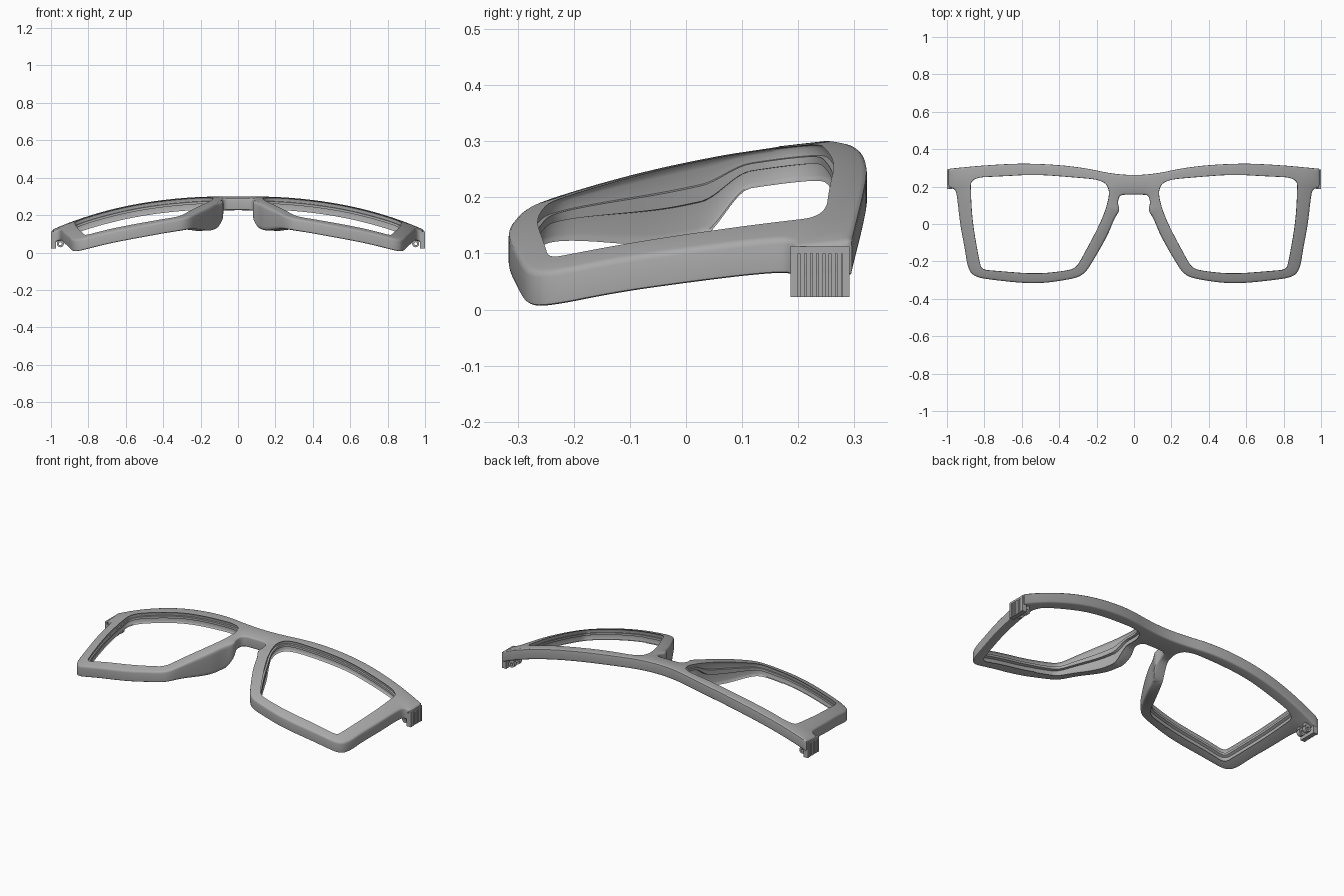
import bpy, bmesh, math
from mathutils import Vector

cube = bpy.data.objects.get("Cube")
if cube:
    bpy.data.objects.remove(cube, do_unlink=True)

grey = bpy.data.materials.new("frame_grey")
grey.use_nodes = True
grey.diffuse_color = (0.4, 0.4, 0.4, 1)
grey.node_tree.nodes["Principled BSDF"].inputs["Base Color"].default_value = (0.4, 0.4, 0.4, 1)

THICK = 0.065


def smoothstep(a, b, v):
    t = min(1, max(0, (v - a) / (b - a)))
    return t * t * (3 - 2 * t)


def surface(x, y):
    """Height of the curved, tilted front face."""
    u = 0.3 - y
    return 0.305 - 0.15 * x**2 - 0.035 * x**4 - 0.08 * u - 0.185 * u * abs(u)


def pad_depth(x, y):
    """Extra depth of the rim where it forms a nose pad."""
    if abs(x) > 0.45:
        return 0
    return 1.12 * smoothstep(-0.3, 0.0, y) * (1 - smoothstep(0.025, 0.115, y))


def rounded(points, step=0.012):
    """Corner-cut a closed control polygon, then space its points evenly."""
    pts = [Vector(p) for p in points]
    for _ in range(4):
        pts = [q for a, b in zip(pts, pts[1:] + pts[:1])
               for q in (a.lerp(b, 0.25), a.lerp(b, 0.75))]
    out, carry = [], 0.0
    for a, b in zip(pts, pts[1:] + pts[:1]):
        length = (b - a).length
        while length > 0 and carry < length:
            out.append(a.lerp(b, carry / length))
            carry += step
        carry -= length
    if (out[0] - out[-1]).length < step * 0.5:
        out.pop()
    return out


def offset(pts, d):
    """Move a closed loop sideways, to the right of its direction."""
    out = []
    for i, p in enumerate(pts):
        t = (pts[(i + 1) % len(pts)] - pts[i - 1]).normalized()
        out.append(p + Vector((t.y, -t.x)) * d)
    return out


def wall(bm, pts, levels):
    """Stack of loops (offset, depth) joined by quads; returns the end edges."""
    rings = [[bm.verts.new((p.x, p.y, -z)) for p in offset(pts, d)] for d, z in levels]
    n = len(pts)
    for a, b in zip(rings, rings[1:]):
        for i in range(n):
            j = (i + 1) % n
            bm.faces.new((a[i], a[j], b[j], b[i]))
    return [[bm.edges.get((r[i], r[(i + 1) % n])) for i in range(n)]
            for r in (rings[0], rings[-1])]


def finish(bm, name):
    bmesh.ops.recalc_face_normals(bm, faces=bm.faces[:])
    mesh = bpy.data.meshes.new(name)
    bm.to_mesh(mesh)
    bm.free()
    ob = bpy.data.objects.new(name, mesh)
    bpy.context.collection.objects.link(ob)
    mesh.materials.append(grey)
    bpy.ops.object.select_all(action='DESELECT')
    ob.select_set(True)
    bpy.context.view_layer.objects.active = ob
    bpy.ops.object.shade_smooth_by_angle(angle=math.radians(38))
    return ob


# Outlines of the left half: outer edge clockwise, lens opening clockwise
outer_half = [(0.09, 0.262), (0.3, 0.308), (0.57, 0.326), (0.8, 0.314),
              (0.993, 0.295), (0.993, 0.295), (0.993, 0.195), (0.993, 0.195),
              (0.955, 0.188), (0.945, 0.14), (0.93, 0.0), (0.905, -0.13),
              (0.89, -0.23), (0.86, -0.28), (0.77, -0.298), (0.53, -0.322),
              (0.35, -0.298), (0.27, -0.275), (0.22, -0.2), (0.14, -0.06),
              (0.105, 0.03), (0.074, 0.075), (0.088, 0.11), (0.078, 0.155), (0.04, 0.157)]
opening = [(0.887, 0.262), (0.7, 0.27), (0.53, 0.28), (0.33, 0.265), (0.16, 0.25),
           (0.115, 0.19), (0.125, 0.11), (0.165, 0.0), (0.25, -0.16), (0.3, -0.25),
           (0.38, -0.268), (0.53, -0.282), (0.73, -0.266), (0.825, -0.258),
           (0.842, -0.2), (0.877, 0.0), (0.887, 0.15)]
outer_loop = rounded(outer_half + [(-x, y) for x, y in reversed(outer_half)])
left_loop = rounded(opening[::-1])
right_loop = [Vector((-p.x, p.y)) for p in reversed(left_loop)]

# Front frame: outer wall, two grooved lens openings, front and back caps
outer_levels = [(0.010, 0), (0.004, 0.002), (0.001, 0.005), (0, 0.011),
                (0, 0.03), (0, 0.054), (0.001, 0.06), (0.004, 0.063), (0.010, THICK)]
lens_levels = [(0.014, 0), (0.009, 0.002), (0.006, 0.007), (0.006, 0.02),
               (0.015, 0.021), (0.015, 0.034), (0, 0.035), (0, 0.056),
               (0.003, 0.062), (0.009, THICK)]
bm = bmesh.new()
front, back = wall(bm, outer_loop, outer_levels)
for loop in (left_loop, right_loop):
    # openings run anticlockwise, so a positive offset cuts into the rim
    f, b = wall(bm, loop, lens_levels)
    front += f
    back += b
for edges, up in ((front, 1), (back, -1)):
    bmesh.ops.triangle_fill(bm, use_beauty=True, edges=edges, normal=(0, 0, up))
for v in bm.verts:
    x, y, z = v.co
    v.co.z = surface(x, y) + z * (1 + pad_depth(x, y))
finish(bm, "front_frame")


def box(bm, x0, x1, y0, y1, z0, z1):
    verts = bmesh.ops.create_cube(bm, size=1)["verts"]
    for v in verts:
        v.co = (x0 + (v.co.x + 0.5) * (x1 - x0), y0 + (v.co.y + 0.5) * (y1 - y0),
                z0 + (v.co.z + 0.5) * (z1 - z0))


def tube(bm, x, z, y0, y1, r0, r1, n=20):
    """Ring with a pin hole, lying along y."""
    rings = [[bm.verts.new((x + r * math.cos(a), y, z + r * math.sin(a)))
              for a in (2 * math.pi * i / n for i in range(n))]
             for y, r in ((y0, r0), (y1, r0), (y1, r1), (y0, r1))]
    for a, b in zip(rings, rings[1:] + rings[:1]):
        for i in range(n):
            j = (i + 1) % n
            bm.faces.new((a[i], a[j], b[j], b[i]))


def mirror_x(bm):
    copy = bmesh.ops.duplicate(bm, geom=bm.verts[:] + bm.edges[:] + bm.faces[:])["geom"]
    for v in copy:
        if isinstance(v, bmesh.types.BMVert):
            v.co.x *= -1


# End blocks with a ribbed outer face
bm = bmesh.new()
box(bm, 0.972, 0.993, 0.186, 0.291, 0.022, 0.1)
box(bm, 0.985, 1.0, 0.186, 0.2, 0.022, 0.112)
box(bm, 0.985, 1.0, 0.278, 0.291, 0.022, 0.112)
box(bm, 0.985, 1.0, 0.186, 0.291, 0.1, 0.112)
for i in range(7):
    y = 0.2035 + i * 0.011
    box(bm, 0.985, 0.9985, y, y + 0.0075, 0.022, 0.101)
mirror_x(bm)
finish(bm, "end_blocks")

# Hinge knuckles behind the end blocks
bm = bmesh.new()
for y in (0.202, 0.25):
    tube(bm, 0.95, 0.047, y, y + 0.022, 0.019, 0.008)
    box(bm, 0.935, 0.978, y, y + 0.022, 0.062, 0.085)
mirror_x(bm)
finish(bm, "hinge_knuckles")
